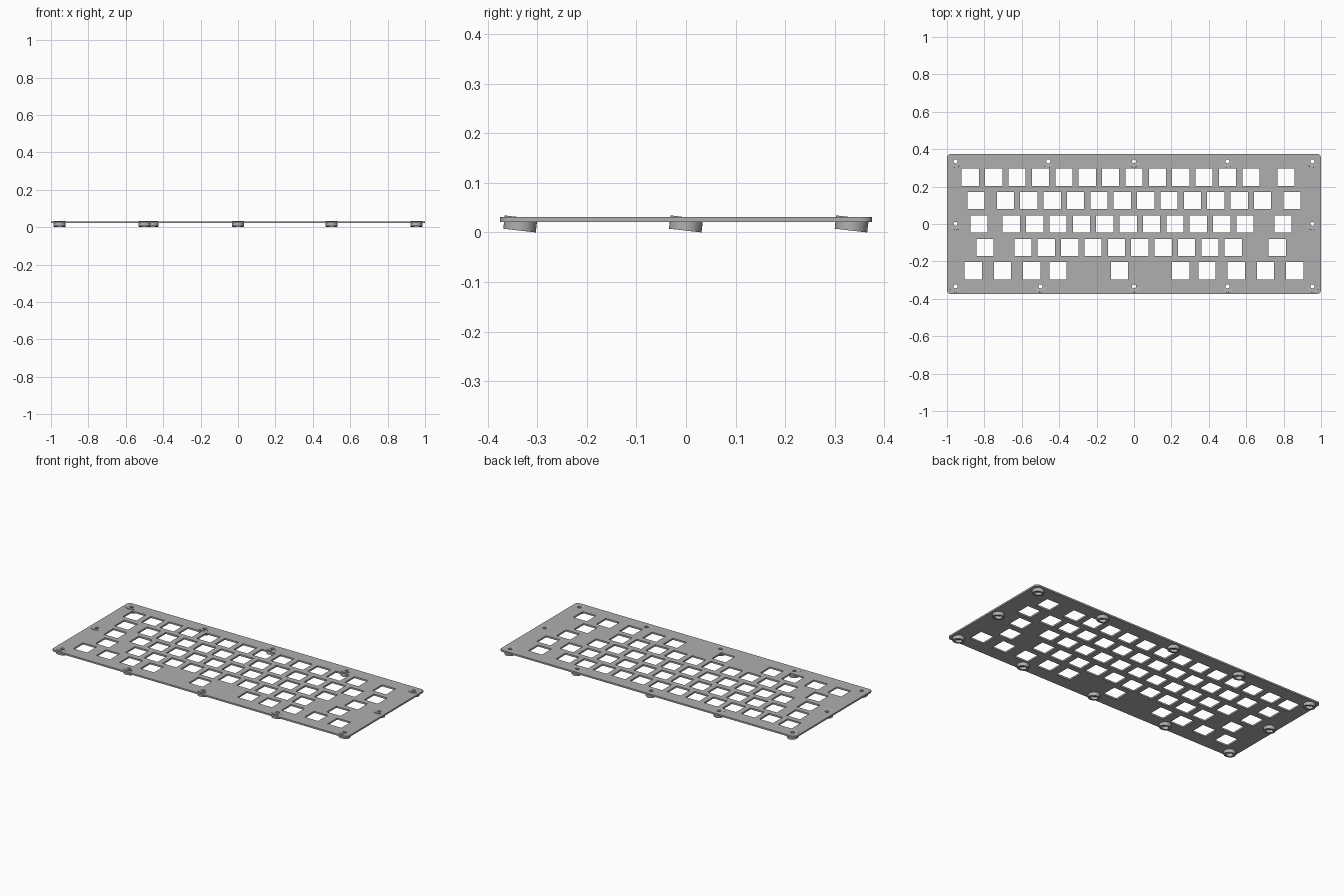
import bpy
import bmesh
from math import cos, sin, pi, radians
from mathutils import Matrix

cube = bpy.data.objects.get("Cube")
if cube:
    bpy.data.objects.remove(cube, do_unlink=True)

PITCH = 0.125                      # spacing of one key
KEY = 0.046                        # half width of a switch cutout
TOP, THICK = 0.0313, 0.0098        # plate top height and thickness
HALF_X, HALF_Y, CORNER = 1.0, 0.375, 0.022
TILT = radians(6.5)

grey = bpy.data.materials.new("plate grey")
grey.use_nodes = True
colour = (0.43, 0.43, 0.43, 1)
grey.diffuse_color = colour
grey.node_tree.nodes["Principled BSDF"].inputs["Base Color"].default_value = colour

# Screw positions shared by the plate and the feet
edge_x, edge_y = 0.954, 0.334
screws = [(x, edge_y) for x in (-edge_x, -0.458, 0, 0.5, edge_x)]
screws += [(-edge_x, 0), (edge_x, 0)]
screws += [(x, -edge_y) for x in (-edge_x, -0.5, 0, 0.5, edge_x)]


def run(start, count):
    return [start + PITCH * i for i in range(count)]


# Key centres for each row, from back to front
rows = [
    run(-0.875, 13) + [0.8125],
    [-0.844] + run(-0.6875, 12) + [0.844],
    [-0.828] + run(-0.656, 11) + [0.797],
    [-0.797] + run(-0.594, 10) + [0.766],
    [-0.859, -0.703, -0.547, -0.406, -0.078, 0.25, 0.39, 0.547, 0.703, 0.859],
]


def circle(x, y, radius, count):
    return [(x + radius * cos(2 * pi * i / count), y + radius * sin(2 * pi * i / count))
            for i in range(count)]


def rounded_outline(steps=8):
    points = []
    for quarter, (sx, sy) in enumerate([(1, 1), (-1, 1), (-1, -1), (1, -1)]):
        for i in range(steps + 1):
            a = (quarter + i / steps) * pi / 2
            points.append((sx * (HALF_X - CORNER) + CORNER * cos(a),
                           sy * (HALF_Y - CORNER) + CORNER * sin(a)))
    return points


def smooth(obj):
    bpy.ops.object.select_all(action="DESELECT")
    obj.select_set(True)
    bpy.context.view_layer.objects.active = obj
    bpy.ops.object.shade_smooth_by_angle(angle=radians(30))


# Plate: filled flat curve with cutouts, extruded to thickness
curve = bpy.data.curves.new("plate", "CURVE")
curve.dimensions = "2D"
curve.fill_mode = "BOTH"
curve.extrude = THICK / 2


def add_loop(points):
    spline = curve.splines.new("POLY")
    spline.points.add(len(points) - 1)
    for p, (x, y) in zip(spline.points, points):
        p.co = (x, y, 0, 1)
    spline.use_cyclic_u = True


add_loop(rounded_outline())
for r, row in enumerate(rows):
    y = (2 - r) * PITCH
    for x in row:
        add_loop([(x - KEY, y - KEY), (x - KEY, y + KEY), (x + KEY, y + KEY), (x + KEY, y - KEY)])
for x, y in screws:
    add_loop(circle(x, y, 0.0115, 24))

plate = bpy.data.objects.new("plate", curve)
plate.location.z = TOP - THICK / 2
bpy.context.collection.objects.link(plate)
bpy.ops.object.select_all(action="DESELECT")
plate.select_set(True)
bpy.context.view_layer.objects.active = plate
bpy.ops.object.convert(target="MESH")
plate = bpy.context.view_layer.objects.active
plate.data.materials.clear()
plate.data.materials.append(grey)
smooth(plate)

# Foot: lathed ring with a screw bore and a wider recess below
RADIUS, HEIGHT, SIDES = 0.033, 0.027, 32
profile = [(RADIUS, 0), (RADIUS, HEIGHT), (0.0115, HEIGHT), (0.0115, 0.016), (0.02, 0.016), (0.02, 0)]
bm = bmesh.new()
rings = [[bm.verts.new((x, y, z)) for x, y in circle(0, 0, rad, SIDES)] for rad, z in profile]
for a, b in zip(rings, rings[1:] + rings[:1]):
    for i in range(SIDES):
        j = (i + 1) % SIDES
        bm.faces.new((a[i], a[j], b[j], b[i]))
bmesh.ops.recalc_face_normals(bm, faces=bm.faces)
# Tilt about the middle of the foot so its lowest edge rests on the ground
bmesh.ops.transform(bm, matrix=Matrix.Translation((0, -sin(TILT) * HEIGHT / 2, 0))
                    @ Matrix.Rotation(-TILT, 4, "X"), verts=bm.verts)
lowest = min(v.co.z for v in bm.verts)
bmesh.ops.translate(bm, vec=(0, 0, -lowest), verts=bm.verts)
foot_mesh = bpy.data.meshes.new("foot")
bm.to_mesh(foot_mesh)
bm.free()
foot_mesh.materials.append(grey)

for n, (x, y) in enumerate(screws):
    foot = bpy.data.objects.new(f"foot_{n + 1}", foot_mesh)
    foot.location = (x, y, 0)
    bpy.context.collection.objects.link(foot)
    if n == 0:
        smooth(foot)
